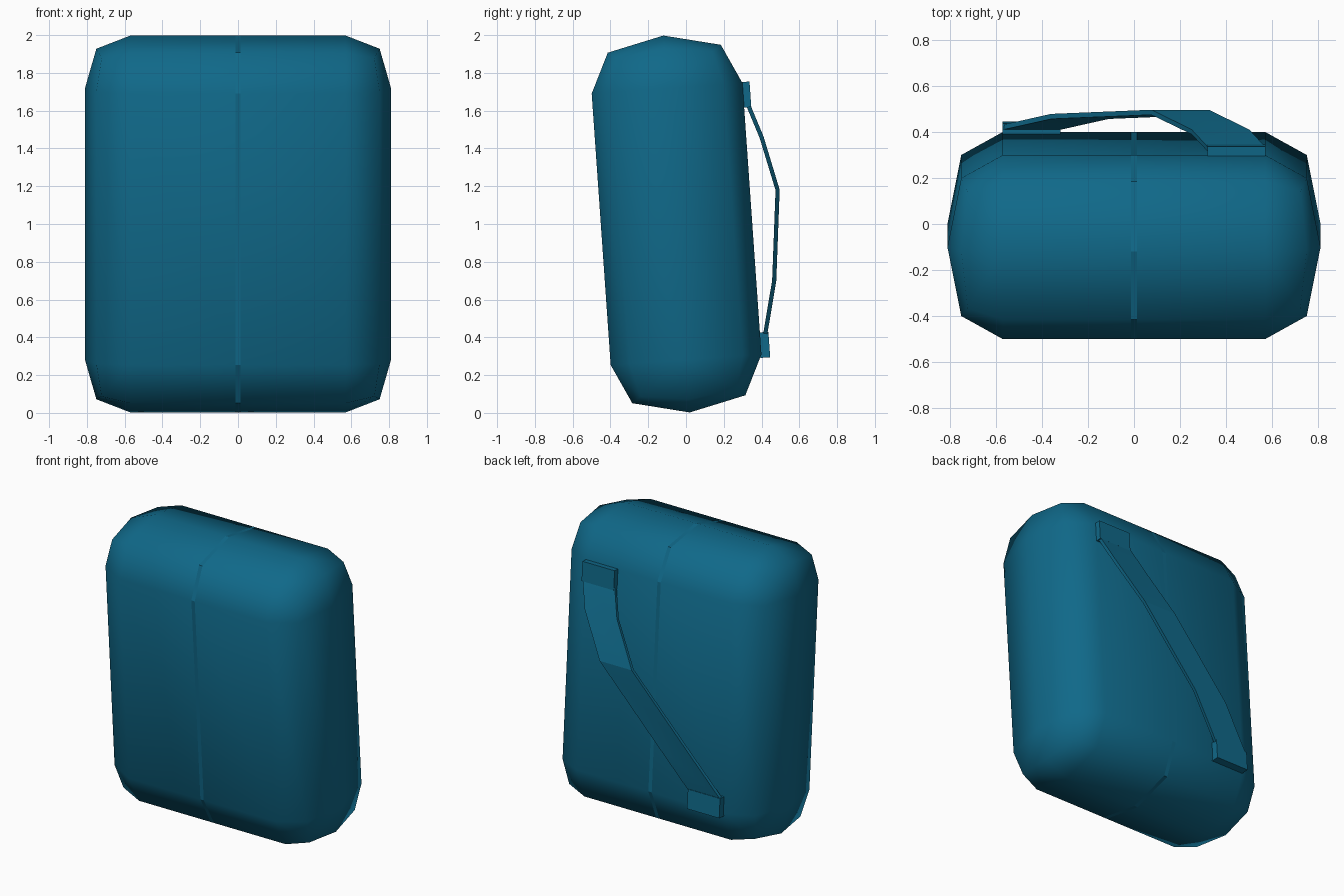
import bpy, bmesh, math
from mathutils import Matrix, Vector

cube = bpy.data.objects.get("Cube")
if cube:
    bpy.data.objects.remove(cube, do_unlink=True)

# One blue fabric colour
fabric = bpy.data.materials.new("blue_fabric")
fabric.use_nodes = True
blue = (0.005, 0.14, 0.25, 1)
fabric.diffuse_color = blue
fabric.node_tree.nodes["Principled BSDF"].inputs["Base Color"].default_value = blue

TILT = Matrix.Rotation(math.radians(4), 4, 'X')


def make_object(name, bm):
    bmesh.ops.recalc_face_normals(bm, faces=bm.faces[:])
    mesh = bpy.data.meshes.new(name)
    bm.to_mesh(mesh)
    bm.free()
    obj = bpy.data.objects.new(name, mesh)
    bpy.context.collection.objects.link(obj)
    mesh.materials.append(fabric)
    return obj


# Bag body: a box with broad two-step rounding, leaning backwards
core = Vector((0.57, 0.0, 0.72))
radius = Vector((0.24, 0.40, 0.28))
bm = bmesh.new()
bmesh.ops.create_cube(bm, size=2)
for v in bm.verts:
    v.co = Vector([v.co[i] * (core[i] / radius[i] + 1.0001) for i in range(3)])
bmesh.ops.bevel(bm, geom=bm.edges[:], offset=1, segments=2,
                profile=0.5625, affect='EDGES')
bmesh.ops.remove_doubles(bm, verts=bm.verts[:], dist=0.002)
bmesh.ops.scale(bm, vec=radius, verts=bm.verts[:])

# Narrow centre seam, flat shaded against the smooth body
for x in (-0.013, 0.013):
    bmesh.ops.bisect_plane(bm, geom=bm.verts[:] + bm.edges[:] + bm.faces[:],
                           plane_co=(x, 0, 0), plane_no=(1, 0, 0))
for f in bm.faces:
    f.smooth = abs(f.calc_center_median().x) > 0.01
bmesh.ops.transform(bm, matrix=Matrix.Translation((0, -0.05, 1.0)) @ TILT,
                    verts=bm.verts[:])
make_object("bag_body", bm)

# Shoulder strap: a flat band swept diagonally across the back
path = [(0.445, 0.325, 1.64), (0.375, 0.40, 1.46), (0.20, 0.485, 1.18),
        (-0.235, 0.467, 0.70), (-0.445, 0.42, 0.42)]
half_width, half_thick = 0.125, 0.011
bm = bmesh.new()
rings = []
for i, p in enumerate(path):
    a, b = path[max(i - 1, 0)], path[min(i + 1, len(path) - 1)]
    normal = Vector((0, a[2] - b[2], b[1] - a[1])).normalized() * half_thick
    ring = []
    for sx, sn in ((-1, -1), (1, -1), (1, 1), (-1, 1)):
        ring.append(bm.verts.new(Vector(p) + Vector((sx * half_width, 0, 0)) + normal * sn))
    rings.append(ring)
for r, s in zip(rings, rings[1:]):
    for k in range(4):
        bm.faces.new((r[k], r[(k + 1) % 4], s[(k + 1) % 4], s[k]))
bm.faces.new(rings[0])
bm.faces.new(rings[-1])
strap = make_object("shoulder_strap", bm)
bpy.context.view_layer.objects.active = strap
strap.select_set(True)
bpy.ops.object.shade_smooth_by_angle(angle=math.radians(15))
strap.select_set(False)

# Anchor blocks at both strap ends
for name, centre in (("strap_anchor_top", (0.445, 0.315, 1.685)),
                     ("strap_anchor_bottom", (-0.445, 0.415, 0.36))):
    bm = bmesh.new()
    bmesh.ops.create_cube(bm, size=1)
    bmesh.ops.scale(bm, vec=(0.25, 0.052, 0.135), verts=bm.verts[:])
    bmesh.ops.transform(bm, matrix=Matrix.Translation(centre) @ TILT, verts=bm.verts[:])
    make_object(name, bm)
